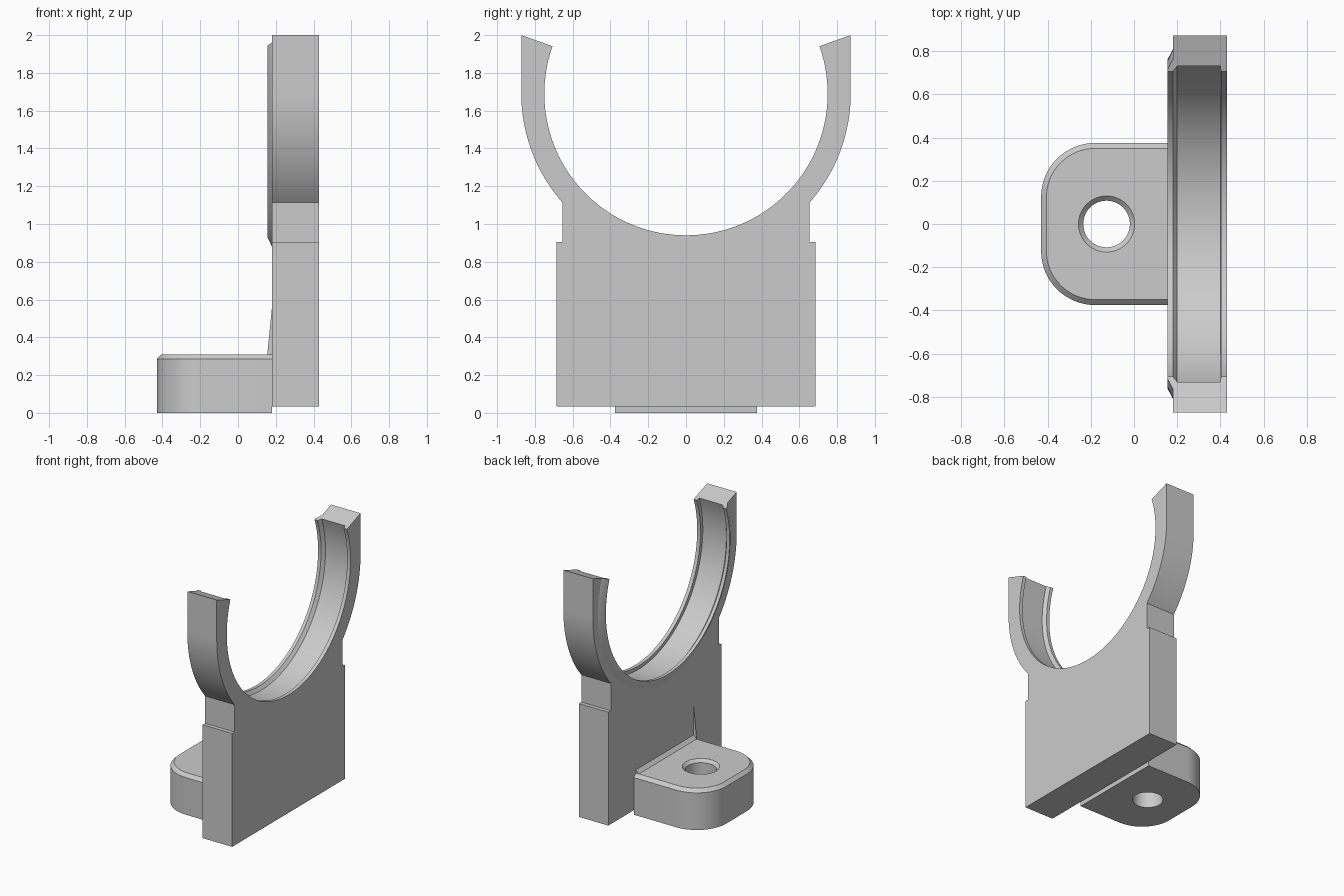
import bpy, bmesh, math

cube = bpy.data.objects.get("Cube")
if cube:
    bpy.data.objects.remove(cube)

grey = bpy.data.materials.new("plain grey")
grey.use_nodes = True
grey.diffuse_color = (0.6, 0.6, 0.6, 1)
grey.node_tree.nodes["Principled BSDF"].inputs["Base Color"].default_value = (0.6, 0.6, 0.6, 1)


def loft(name, rings):
    """Closed solid through matching point rings, capped at both ends."""
    bm = bmesh.new()
    loops = [[bm.verts.new(p) for p in ring] for ring in rings]
    n = len(loops[0])
    for a, b in zip(loops, loops[1:]):
        for i in range(n):
            j = (i + 1) % n
            bm.faces.new((a[i], a[j], b[j], b[i]))
    bm.faces.new(loops[0])
    bm.faces.new(loops[-1])
    bmesh.ops.recalc_face_normals(bm, faces=bm.faces)
    mesh = bpy.data.meshes.new(name)
    bm.to_mesh(mesh)
    bm.free()
    mesh.materials.append(grey)
    obj = bpy.data.objects.new(name, mesh)
    bpy.context.collection.objects.link(obj)
    return obj


def arc(cx, cy, r, start, end, steps):
    angles = [start + (end - start) * i / steps for i in range(steps + 1)]
    return [(cx + r * math.cos(t), cy + r * math.sin(t)) for t in angles]


def activate(obj):
    bpy.ops.object.select_all(action='DESELECT')
    obj.select_set(True)
    bpy.context.view_layer.objects.active = obj


# Cradle plate: one outline, with the bore radius changing through its thickness
centre_z, bore, outer = 1.69, 0.75, 0.872
tip = math.atan2(0.31, outer)
shoulder = -math.acos(0.655 / outer)


def plate_ring(x, r):
    side = [(0.685, 0.035), (0.685, 0.905), (0.655, 0.905)]
    side += arc(0, centre_z, outer, shoulder, 0, 16) + [(outer, 2.0)]
    inner = arc(0, centre_z, r, tip, -math.pi - tip, 80)
    outline = side + inner + [(-y, z) for y, z in reversed(side)]
    return [(x, y, z) for y, z in outline]


sections = [(0.18, bore), (0.2, 0.775), (0.4, 0.775), (0.402, bore), (0.43, bore)]
plate = loft("cradle_plate", [plate_ring(x, r) for x, r in sections])

# Tapered lip around the bore
lip_section = [(0.18, bore), (0.155, bore), (0.155, 0.76), (0.18, 0.81)]
paths = [arc(0, centre_z, r, tip, -math.pi - tip, 80) for x, r in lip_section]
lip = loft("bore_lip", [[(s[0], y, z) for s, (y, z) in zip(lip_section, step)]
                        for step in zip(*paths)])


# Mounting foot with rounded corners and a chamfered top edge
def foot_ring(z, inset):
    half, radius = 0.375 - inset, 0.25 - inset
    corner = arc(-0.18, 0.125, radius, math.pi / 2, math.pi, 16)
    side = [(0.18, half)] + corner
    return [(x, y, z) for x, y in side + [(x, -y) for x, y in reversed(side)]]


foot = loft("mounting_foot", [foot_ring(0, 0), foot_ring(0.285, 0), foot_ring(0.31, 0.025)])

# Countersunk bolt hole
hole = [(-0.05, 0.108), (0.288, 0.108), (0.33, 0.15)]
cutter = loft("hole_cutter", [[(x, y, z) for x, y in arc(-0.127, 0, r, 0, math.tau, 48)[:-1]]
                              for z, r in hole])
cutter.hide_render = True
cut = foot.modifiers.new("bolt_hole", 'BOOLEAN')
cut.object = cutter
cut.operation = 'DIFFERENCE'
cut.solver = 'EXACT'
activate(foot)
bpy.ops.object.modifier_apply(modifier=cut.name)
bpy.data.objects.remove(cutter)


# Small wedge along the foot joint, and the thin gusset at its end
def wedge(name, y0, y1, height):
    return loft(name, [[(0.155, y, 0.31), (0.18, y, 0.31), (0.18, y, 0.31 + height)]
                       for y in (y0, y1)])


wedge("joint_fillet", -0.35, 0.35, 0.025)
wedge("thin_gusset", -0.355, -0.35, 0.25)

for part in (plate, lip, foot):
    activate(part)
    bpy.ops.object.shade_smooth_by_angle(angle=math.radians(30))
